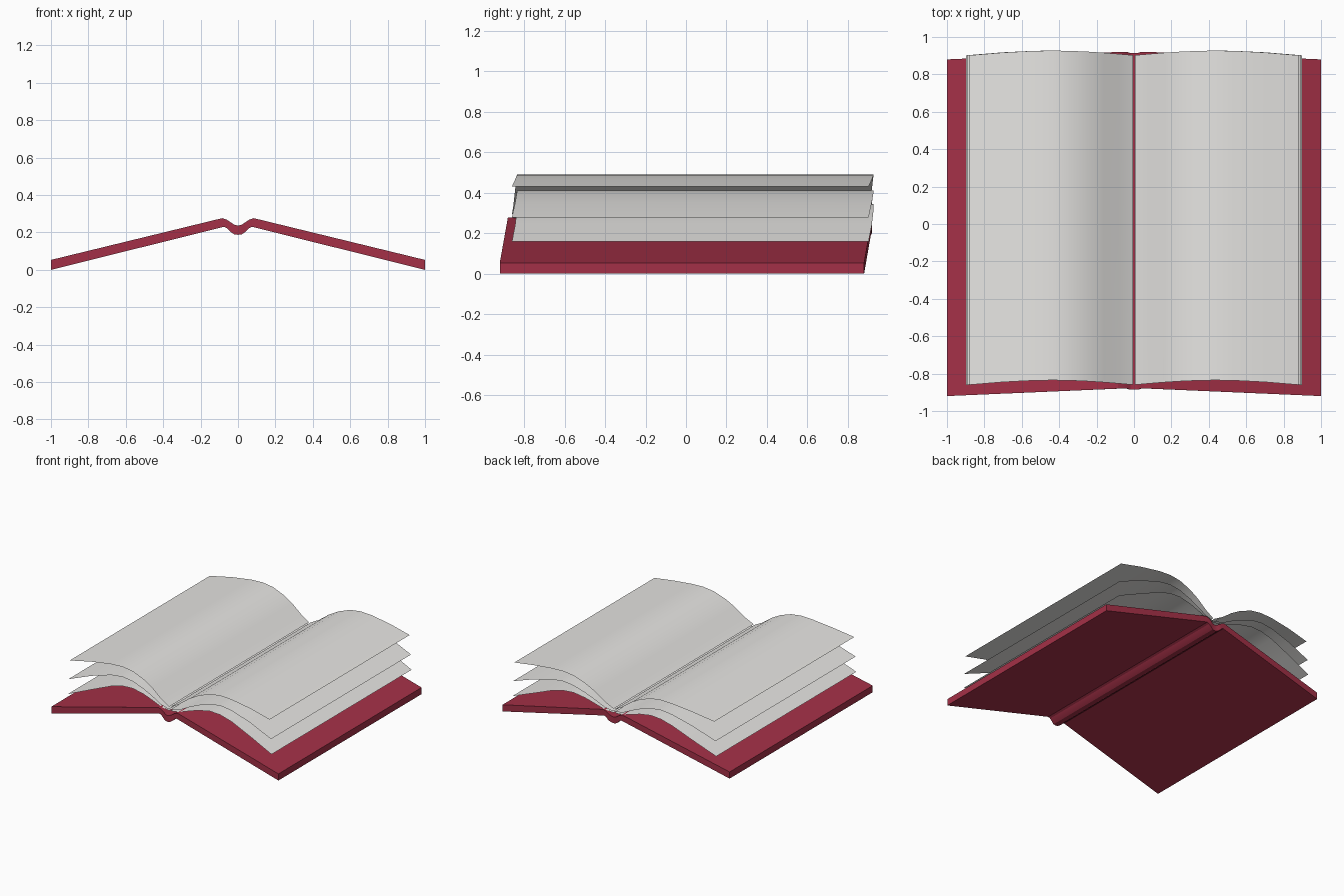
import bpy
import math

if "Cube" in bpy.data.objects:
    bpy.data.objects.remove(bpy.data.objects["Cube"], do_unlink=True)


def make_material(name, colour):
    mat = bpy.data.materials.new(name)
    mat.use_nodes = True
    mat.diffuse_color = (*colour, 1)
    mat.node_tree.nodes["Principled BSDF"].inputs["Base Color"].default_value = (*colour, 1)
    return mat


red = make_material("cover red", (0.37, 0.03, 0.063))
paper = make_material("paper white", (0.8, 0.79, 0.77))


def make_mirrored(name, verts, faces, mat, smooth_angle):
    """Half of a part, mirrored across the spine."""
    mesh = bpy.data.meshes.new(name)
    mesh.from_pydata(verts, [], faces)
    mesh.materials.append(mat)
    obj = bpy.data.objects.new(name, mesh)
    bpy.context.collection.objects.link(obj)
    bpy.ops.object.select_all(action='DESELECT')
    obj.select_set(True)
    bpy.context.view_layer.objects.active = obj
    mirror = obj.modifiers.new("mirror", 'MIRROR')
    mirror.use_axis[0] = True
    mirror.merge_threshold = 0.001
    bpy.ops.object.modifier_apply(modifier="mirror")
    bpy.ops.object.shade_smooth_by_angle(angle=math.radians(smooth_angle))
    return obj


# Cover: paired top and bottom profile points from spine to outer edge
top = [(0, .237), (.018, .24), (.038, .253), (.06, .268), (.085, .276), (1, .053)]
bottom = [(0, .187), (.02, .19), (.04, .203), (.058, .222), (.075, .23), (1, 0)]
verts = []
for upper, lower in zip(top, bottom):
    for x, z in (upper, lower):
        lean = 0.04 * (1 - max(x, .08)) / .92 - (.006 if x < .03 else 0)
        verts += [(x, -.92 + lean, z), (x, .88 + lean, z)]
faces = []
for i in range(len(top) - 1):
    a, b = 4 * i, 4 * i + 4
    faces += [(a, b, b + 1, a + 1),              # inside face
              (a + 2, a + 3, b + 3, b + 2),      # outside face
              (a, a + 2, b + 2, b),              # front end
              (a + 1, b + 1, b + 3, a + 3)]      # back end
faces.append((b, b + 2, b + 3, b + 1))           # outer edge
make_mirrored("cover", verts, faces, red, 20)

# Pages: thin curved sheets fanning out from the spine
pages = {
    "bottom_page": [(.006, .265), (.08, .273), (.16, .3), (.24, .325), (.34, .343),
                    (.43, .337), (.53, .31), (.7, .24), (.897, .158)],
    "middle_page": [(.006, .275), (.08, .29), (.16, .33), (.24, .365), (.34, .398),
                    (.43, .41), (.53, .398), (.7, .35), (.892, .278)],
    "top_page": [(.006, .295), (.08, .335), (.16, .395), (.24, .44), (.34, .477),
                 (.43, .489), (.53, .485), (.7, .463), (.88, .43)],
}
for name, profile in pages.items():
    verts = []
    for x, z in profile:
        lean = 0.025 * math.sin(math.pi * x / profile[-1][0])
        verts += [(x, -.86 + lean, z), (x, .902 + lean, z)]
    faces = [(2 * i, 2 * i + 2, 2 * i + 3, 2 * i + 1) for i in range(len(profile) - 1)]
    make_mirrored(name, verts, faces, paper, 60)
